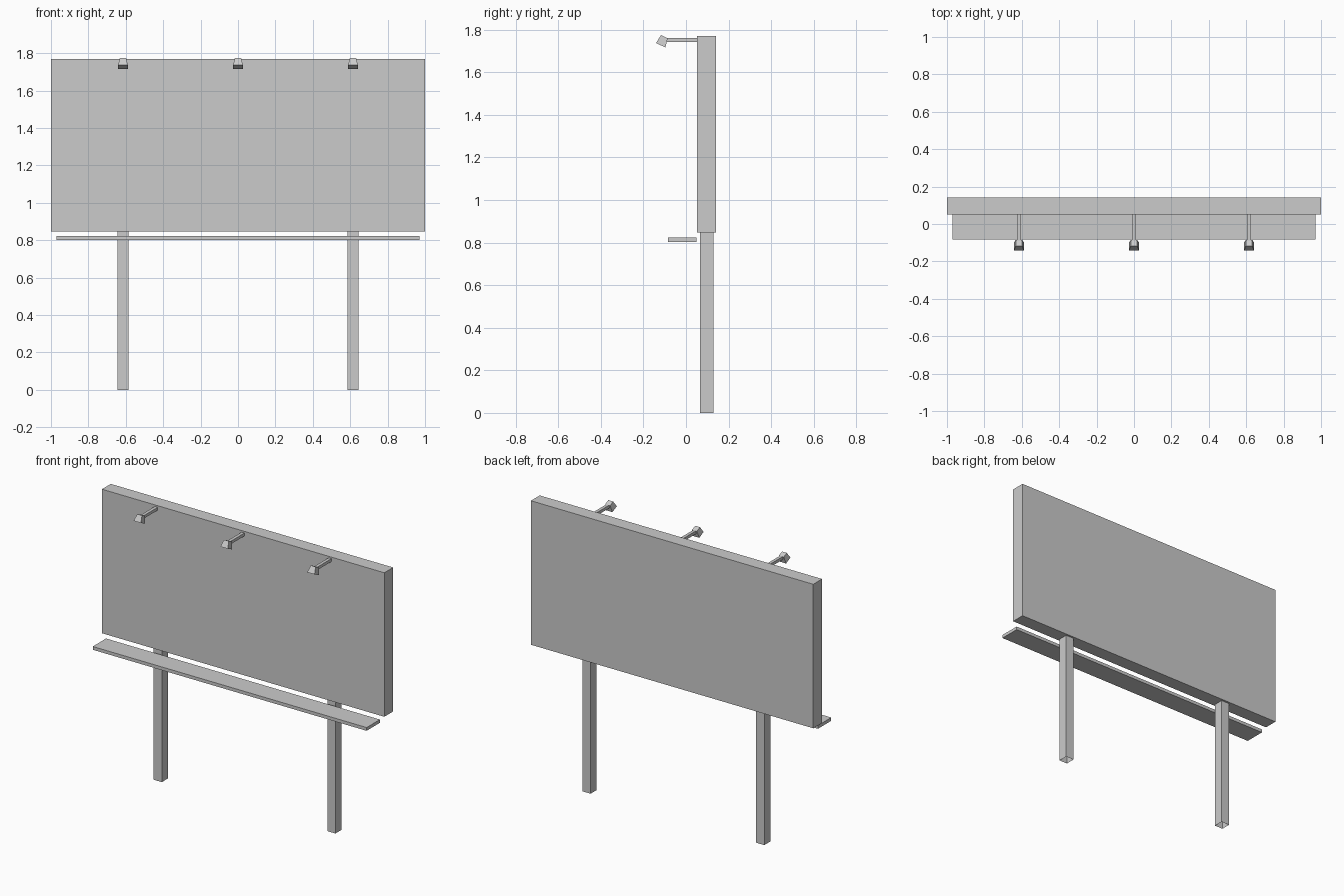
import bpy, bmesh

if "Cube" in bpy.data.objects:
    bpy.data.objects.remove(bpy.data.objects["Cube"])

grey = bpy.data.materials.new("plain grey")
grey.diffuse_color = (0.6, 0.6, 0.6, 1)
grey.use_nodes = True
grey.node_tree.nodes["Principled BSDF"].inputs["Base Color"].default_value = grey.diffuse_color


def finish(name, bm):
    bmesh.ops.recalc_face_normals(bm, faces=bm.faces)
    mesh = bpy.data.meshes.new(name)
    bm.to_mesh(mesh)
    bm.free()
    mesh.materials.append(grey)
    obj = bpy.data.objects.new(name, mesh)
    bpy.context.collection.objects.link(obj)
    return obj


def box(name, x, y, z, open_axis=None):
    """Box between (min, max) ranges; open_axis leaves both ends off."""
    bm = bmesh.new()
    bmesh.ops.create_cube(bm, size=1)
    for v in bm.verts:
        for i, (lo, hi) in enumerate((x, y, z)):
            v.co[i] = lo if v.co[i] < 0 else hi
    if open_axis is not None:
        bm.normal_update()
        ends = [f for f in bm.faces if abs(f.normal[open_axis]) > 0.9]
        bmesh.ops.delete(bm, geom=ends, context='FACES_ONLY')
    return finish(name, bm)


def lamp_head(name, cx):
    """Tapered head whose wide face tilts down and forward."""
    bm = bmesh.new()
    rings = []
    for half, pts in ((0.017, ((-0.117, 1.774), (-0.086, 1.759))),
                      (0.026, ((-0.141, 1.737), (-0.097, 1.716)))):
        (y0, z0), (y1, z1) = pts
        rings.append([bm.verts.new(p) for p in (
            (cx - half, y0, z0), (cx + half, y0, z0),
            (cx + half, y1, z1), (cx - half, y1, z1))])
    top, bottom = rings
    bm.faces.new(top)
    bm.faces.new(bottom)
    for i in range(4):
        j = (i + 1) % 4
        bm.faces.new((top[i], top[j], bottom[j], bottom[i]))
    return finish(name, bm)


# Display panel and service walkway
box("display_panel", (-1, 1), (0.052, 0.141), (0.848, 1.77))
box("walkway", (-0.97, 0.97), (-0.084, 0.05), (0.802, 0.823))

# Hollow support posts, open at the ends
for side, cx in (("left", -0.615), ("right", 0.615)):
    box(side + "_post", (cx - 0.029, cx + 0.029), (0.066, 0.128),
        (0, 0.848), open_axis=2)

# Lamps on arms along the top edge
for side, cx in (("left", -0.615), ("middle", 0), ("right", 0.615)):
    box(side + "_lamp_arm", (cx - 0.01, cx + 0.01), (-0.092, 0.052), (1.741, 1.76))
    lamp_head(side + "_lamp_head", cx)
